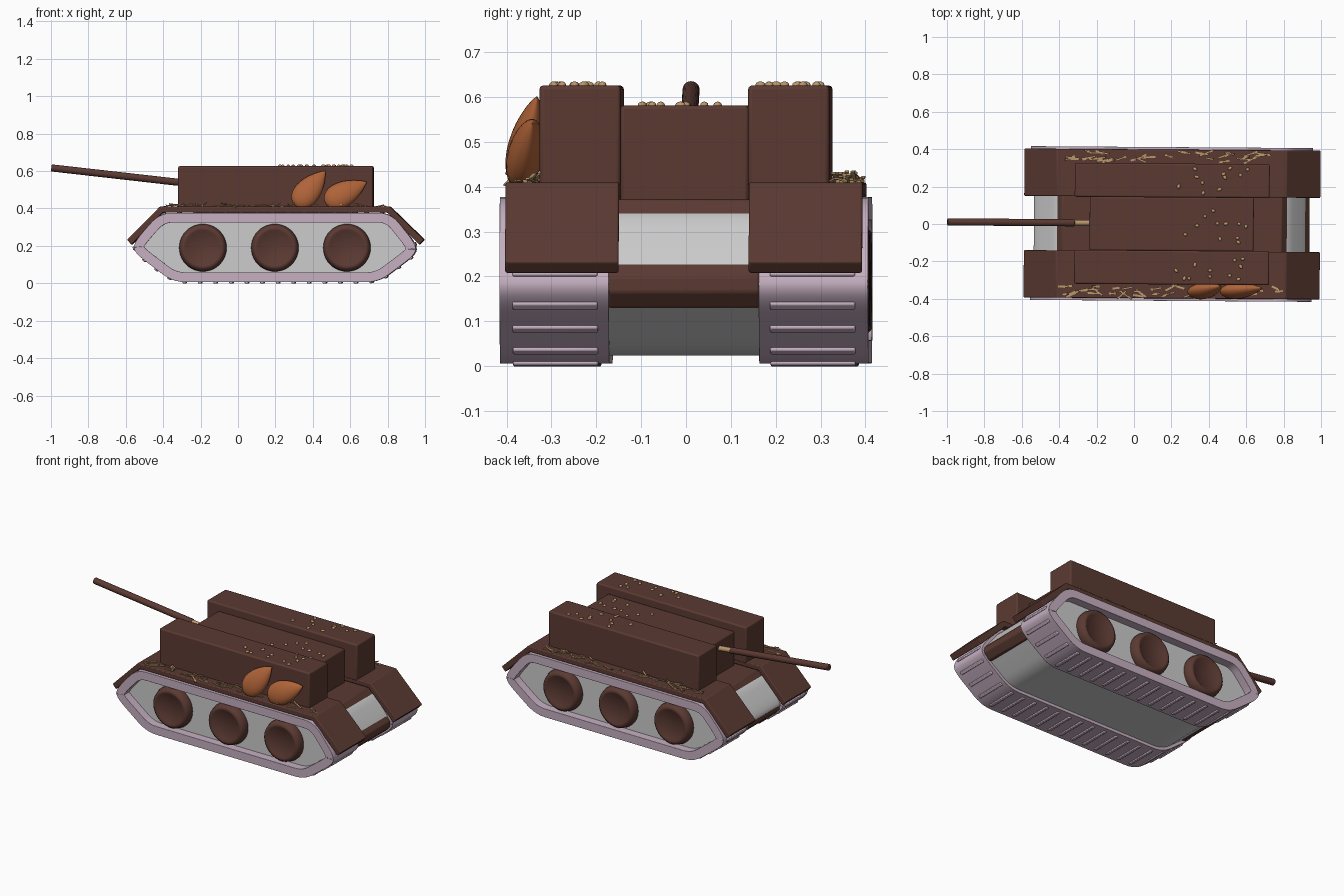
import bpy, bmesh, math, random
from mathutils import Vector, Matrix

if "Cube" in bpy.data.objects:
    bpy.data.objects.remove(bpy.data.objects["Cube"])

random.seed(4)

def mat(name, rgb):
    m = bpy.data.materials.new(name)
    m.diffuse_color = (*rgb, 1)
    m.use_nodes = True
    m.node_tree.nodes["Principled BSDF"].inputs["Base Color"].default_value = m.diffuse_color
    return m

BROWN = mat("chocolate", (0.105, 0.042, 0.032))
PINK = mat("pink_wafer", (0.56, 0.43, 0.53))
NUT = mat("almond", (0.43, 0.125, 0.04))
TAN = mat("crumb", (0.5, 0.31, 0.15))

def finish(name, bm, m=None, bevel=0, angle=35, segs=3):
    bmesh.ops.recalc_face_normals(bm, faces=bm.faces)
    me = bpy.data.meshes.new(name)
    bm.to_mesh(me)
    bm.free()
    ob = bpy.data.objects.new(name, me)
    bpy.context.collection.objects.link(ob)
    if m:
        me.materials.append(m)
    if bevel:
        b = ob.modifiers.new("bevel", 'BEVEL')
        b.width, b.segments, b.limit_method = bevel, segs, 'ANGLE'
        b.angle_limit = math.radians(40)
    bpy.ops.object.select_all(action='DESELECT')
    ob.select_set(True)
    bpy.context.view_layer.objects.active = ob
    bpy.ops.object.shade_smooth_by_angle(angle=math.radians(angle))
    return ob

def prism(name, pts, y0, y1, m=None, bevel=0):
    """Side profile in x, z extruded along y."""
    bm = bmesh.new()
    f = bm.faces.new([bm.verts.new((x, y0, z)) for x, z in pts])
    r = bmesh.ops.extrude_face_region(bm, geom=[f])
    bmesh.ops.translate(bm, vec=(0, y1 - y0, 0),
                        verts=[v for v in r["geom"] if isinstance(v, bmesh.types.BMVert)])
    return finish(name, bm, m, bevel)

def box(name, x0, x1, y0, y1, z0, z1, m, bevel):
    return prism(name, [(x0, z0), (x1, z0), (x1, z1), (x0, z1)], y0, y1, m, bevel)

def rounded(pts, r, n=5):
    """Closed outline with each corner rounded."""
    out = []
    P = [Vector(p) for p in pts]
    for i, c in enumerate(P):
        a, b = P[i - 1], P[(i + 1) % len(P)]
        p = c + (a - c).normalized() * min(r, (a - c).length * .45)
        q = c + (b - c).normalized() * min(r, (b - c).length * .45)
        out += [p.lerp(c, t / n).lerp(c.lerp(q, t / n), t / n) for t in range(n + 1)]
    return out

def inset(pts, d):
    """Shrink a counter-clockwise outline by d."""
    out = []
    for i, p in enumerate(pts):
        t = (pts[(i + 1) % len(pts)] - pts[i - 1]).normalized()
        out.append(p + Vector((-t.y, t.x)) * d)
    return out

outline = rounded([(-.345, .006), (.755, .006), (.953, .155), (.953, .21),
                   (.82, .377), (-.415, .377), (-.553, .22), (-.553, .165)], .07)

def track(name, y0, y1):
    inner = inset(outline, .052)
    bm = bmesh.new()
    rings = [[bm.verts.new((p.x, y, p.y)) for p in ps]
             for ps, y in ((outline, y0), (outline, y1), (inner, y1), (inner, y0))]
    n = len(outline)
    for k in range(4):
        a, b = rings[k], rings[(k + 1) % 4]
        for i in range(n):
            j = (i + 1) % n
            bm.faces.new((a[i], a[j], b[j], b[i]))
    finish(name, bm, PINK, .018)

def track_lugs(name, yc, count=40):
    """Cross bars spaced evenly around the track."""
    n = len(outline)
    lens = [(outline[(i + 1) % n] - outline[i]).length for i in range(n)]
    bm = bmesh.new()
    for k in range(count):
        s, i = (k + .5) / count * sum(lens), 0
        while s > lens[i]:
            s -= lens[i]
            i += 1
        d = (outline[(i + 1) % n] - outline[i]).normalized()
        p = outline[i] + d * s
        M = (Matrix.Translation((p.x, yc, p.y)) @ Matrix.Rotation(-math.atan2(d.y, d.x), 4, 'Y')
             @ Matrix.Diagonal((.02, .19, .014, 1)))
        bmesh.ops.create_cube(bm, size=1, matrix=M)
    finish(name, bm, PINK, .004, segs=2)

def wheel(name, x, s):
    """Lathed disc with a rounded rim and a shallow dish."""
    prof = [(0, .33), (.115, .33), (.125, .345), (.127, .375), (.12, .4),
            (.108, .411), (.096, .411), (.085, .403), (0, .401)]
    bm = bmesh.new()
    vs = [bm.verts.new((r, s * y, 0)) for r, y in prof]
    es = [bm.edges.new(e) for e in zip(vs, vs[1:])]
    bmesh.ops.spin(bm, geom=vs + es, cent=(0, 0, 0), axis=(0, 1, 0),
                   angle=2 * math.pi, steps=40, use_duplicate=False)
    bmesh.ops.remove_doubles(bm, verts=bm.verts, dist=1e-4)
    bmesh.ops.translate(bm, vec=(x, 0, .19), verts=bm.verts)
    finish(name, bm, BROWN, angle=50)

def rod(name, a, b, r, m):
    a, b = Vector(a), Vector(b)
    bm = bmesh.new()
    M = Matrix.Translation((a + b) / 2) @ (b - a).to_track_quat('Z', 'Y').to_matrix().to_4x4()
    bmesh.ops.create_cone(bm, cap_ends=True, segments=20, radius1=r, radius2=r,
                          depth=(b - a).length, matrix=M)
    finish(name, bm, m, .004)

def almond(name, loc, lean):
    bm = bmesh.new()
    bmesh.ops.create_uvsphere(bm, u_segments=24, v_segments=20, radius=1)
    for v in bm.verts:
        z = max(-1, min(1, v.co.z))
        k = (1 - z) ** .9 * (1 + z) ** .5 / 1.06
        h = math.hypot(v.co.x, v.co.y) or 1
        v.co = (v.co.x / h * k * .07, v.co.y / h * k * .04, z * .125)
    M = (Matrix.Translation(loc) @ Matrix.Rotation(math.radians(-13), 4, 'X')
         @ Matrix.Rotation(math.radians(lean), 4, 'Y'))
    bmesh.ops.transform(bm, matrix=M, verts=bm.verts)
    finish(name, bm, NUT, angle=60)

def crumbs(name, y0, y1, z, count):
    bm = bmesh.new()
    for _ in range(count):
        M = (Matrix.Translation((random.uniform(.2, .61), random.uniform(y0, y1), z))
             @ Matrix.Rotation(random.uniform(0, 6), 4, 'Z')
             @ Matrix.Diagonal((random.uniform(.009, .014), .009, .008, 1)))
        bmesh.ops.create_icosphere(bm, subdivisions=2, radius=1, matrix=M)
    finish(name, bm, TAN)

def flakes(name, s, count=36):
    """Thin bent shavings lying on a fender."""
    bm = bmesh.new()
    for _ in range(count):
        L, bend = random.uniform(.035, .08), random.uniform(-.01, .012)
        M = (Matrix.Translation((random.uniform(-.38, .8), s * random.uniform(.335, .385),
                                 random.uniform(.413, .421)))
             @ Matrix.Rotation(random.gauss(0, .3), 4, 'Z')
             @ Matrix.Rotation(random.gauss(0, .12), 4, 'Y'))
        rings = []
        for t in (-1, -.5, 0, .5, 1):
            rings.append([bm.verts.new(M @ Vector((t * L / 2, y, z + bend * t * t)))
                          for y, z in ((-.005, -.002), (.005, -.002), (.005, .002), (-.005, .002))])
        for a, b in zip(rings, rings[1:]):
            for i in range(4):
                bm.faces.new((a[i], a[i - 1], b[i - 1], b[i]))
        bm.faces.new(rings[0])
        bm.faces.new(rings[-1])
    finish(name, bm, TAN)

# Grey inner body and brown middle hull
prism("inner_body", inset(outline, .018), -.36, .36)
prism("middle_hull", [(-.50, .13), (.905, .13), (.938, .165), (.938, .2), (.79, .372),
                      (-.385, .372), (-.535, .2), (-.535, .165)], -.168, .168, BROWN, .006)

# Tracks, wheels, fenders and side bars, mirrored left and right
fender = [(-.59, .233), (-.567, .206), (-.40, .378), (.80, .378), (.972, .206),
          (.997, .233), (.815, .41), (-.415, .41)]
for side, s in (("near", -1), ("far", 1)):
    track(side + "_track", *sorted((s * .167, s * .411)))
    track_lugs(side + "_track_lugs", s * .287)
    for i, x in enumerate((-.185, .2, .585)):
        wheel(f"{side}_wheel_{i + 1}", x, s)
    prism(side + "_fender", fender, *sorted((s * .145, s * .398)), BROWN, .005)
    box(side + "_top_bar", -.318, .724, *sorted((s * .142, s * .323)), .40, .626, BROWN, .009)
    crumbs(side + "_bar_crumbs", *sorted((s * .165, s * .305)), .627, 11)
    flakes(side + "_fender_flakes", s)

# Middle bar and its crumbs
box("middle_bar", -.237, .64, -.143, .143, .365, .581, BROWN, .008)
crumbs("middle_bar_crumbs", -.11, .08, .582, 11)

# Gun barrel with biscuit end
rod("barrel_core", (-.20, .003, .527), (-.34, .003, .543), .015, TAN)
rod("barrel", (-.318, .003, .54), (-.998, .003, .617), .019, BROWN)

# Almonds leaning on the near bar
almond("almond_left", (.39, -.352, .507), 39)
almond("almond_right", (.58, -.352, .485), 62)

# The whole model sits turned very slightly about the vertical
R = Matrix.Translation((.2, 0, 0)) @ Matrix.Rotation(math.radians(-.4), 4, 'Z') @ Matrix.Translation((-.2, 0, 0))
for ob in bpy.data.objects:
    ob.matrix_world = R @ ob.matrix_world
